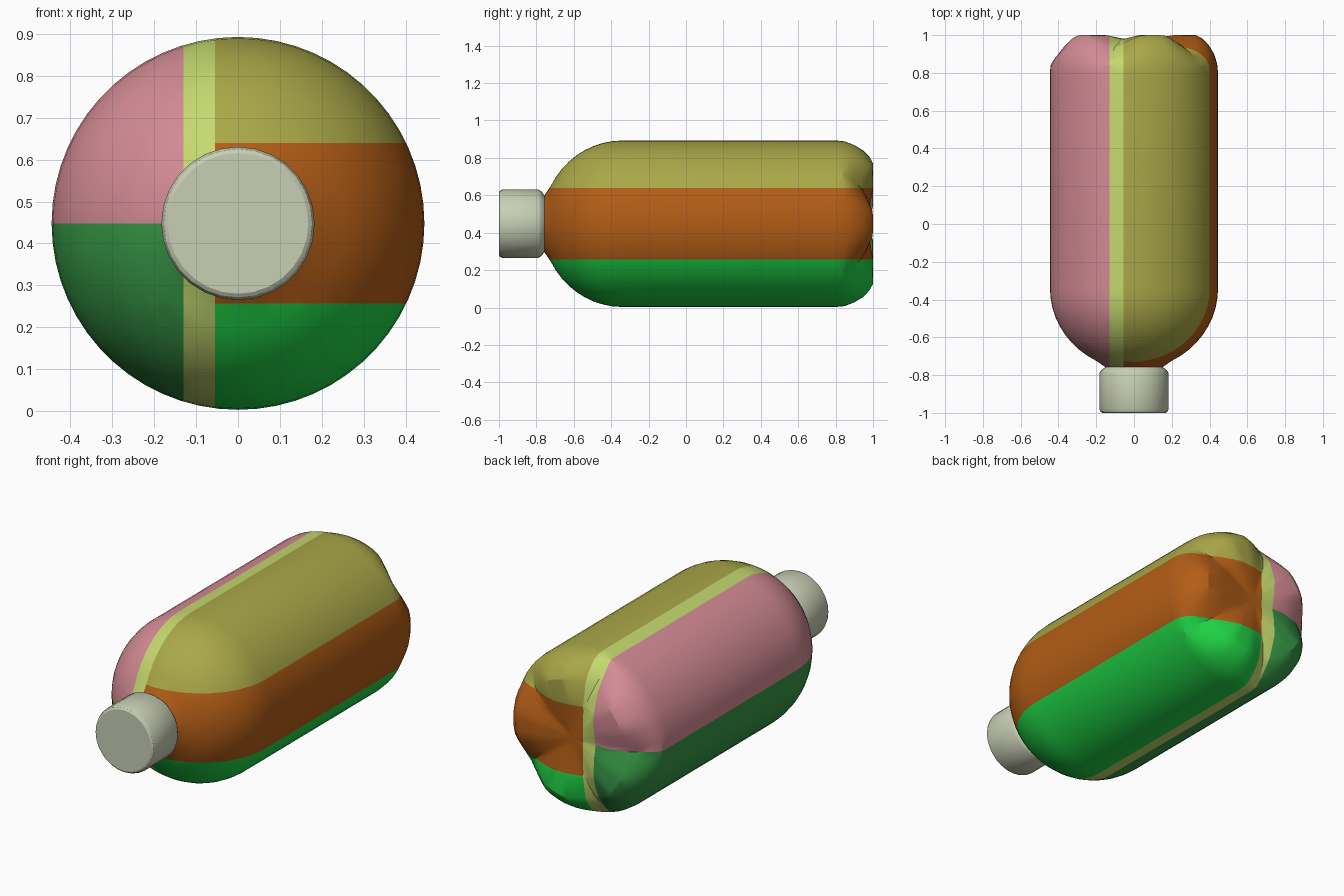
import bpy, bmesh, math

old = bpy.data.objects.get("Cube")
if old:
    bpy.data.objects.remove(old, do_unlink=True)

ZC = 0.448            # height of the bottle axis
R = 0.445             # body radius
BAND_L, BAND_R = -0.13, -0.055    # vertical band limits in x
HI, LO = 0.64, 0.257              # side panel limits in z


def material(name, rgb):
    m = bpy.data.materials.new(name)
    m.use_nodes = True
    col = (*rgb, 1.0)
    m.diffuse_color = col
    m.node_tree.nodes["Principled BSDF"].inputs["Base Color"].default_value = col
    return m


PINK, DARK_GREEN, LIME, OLIVE, ORANGE, GREEN = range(6)
body_mats = [
    material("pink", (0.66, 0.26, 0.30)),
    material("dark_green", (0.038, 0.31, 0.062)),
    material("lime", (0.56, 0.69, 0.16)),
    material("olive", (0.40, 0.39, 0.065)),
    material("orange", (0.45, 0.11, 0.008)),
    material("green", (0.014, 0.66, 0.062)),
]
cap_mat = material("pale_grey", (0.58, 0.62, 0.46))


def lathe(bm, rows, segments):
    """Skin rings around the y axis; each row is a function angle -> (y, radius)."""
    rings = []
    for row in rows:
        ring = []
        for i in range(segments):
            a = 2 * math.pi * i / segments
            y, r = row(a)
            ring.append(bm.verts.new((r * math.cos(a), y, ZC + r * math.sin(a))))
        rings.append(ring)
    for a, b in zip(rings, rings[1:]):
        for i in range(segments):
            j = (i + 1) % segments
            bm.faces.new((a[i], a[j], b[j], b[i]))
    return rings


def finish(bm, name, mats, angle):
    bmesh.ops.recalc_face_normals(bm, faces=bm.faces)
    mesh = bpy.data.meshes.new(name)
    bm.to_mesh(mesh)
    bm.free()
    for m in mats:
        mesh.materials.append(m)
    ob = bpy.data.objects.new(name, mesh)
    bpy.context.collection.objects.link(ob)
    bpy.ops.object.select_all(action='DESELECT')
    ob.select_set(True)
    bpy.context.view_layer.objects.active = ob
    bpy.ops.object.shade_smooth_by_angle(angle=math.radians(angle))
    return ob


def round_row(y, r):
    return lambda a: (y, r)


def petal_row(foot, valley):
    """Ring of the five-footed base, blended from foot to valley by angle."""
    def row(a):
        d = abs((math.degrees(a) + 36) % 72 - 36) / 36
        t = min(1, max(0, (d - 0.3) / 0.7))
        return tuple(f + (v - f) * t for f, v in zip(foot, valley))
    return row


# Bottle body: neck, domed shoulder, straight wall, five-footed base
rows = [round_row(-0.78, 0.15), round_row(-0.757, 0.152)]
for i in range(10):
    a = math.radians(63 * (1 - i / 9))
    rows.append(round_row(-0.34 - 0.43 * math.sin(a), R * math.cos(a)))
rows.append(round_row(0.80, R))
rows += [petal_row(f, v) for f, v in (
    ((0.85, 0.440), (0.84, 0.442)),
    ((0.90, 0.424), (0.865, 0.425)),
    ((0.95, 0.394), (0.89, 0.395)),
    ((0.985, 0.358), (0.917, 0.357)),
    ((1.00, 0.328), (0.94, 0.32)),
    ((1.00, 0.215), (0.977, 0.21)),
    ((0.983, 0.10), (0.978, 0.10)))]
bm = bmesh.new()
rings = lathe(bm, rows, 60)
centre = bm.verts.new((0, 0.978, ZC))
for i in range(60):
    bm.faces.new((rings[-1][i], rings[-1][(i + 1) % 60], centre))

# Cut clean seams between the colour panels
for co, no in (((BAND_L, 0, 0), (1, 0, 0)), ((BAND_R, 0, 0), (1, 0, 0)),
               ((0, 0, HI), (0, 0, 1)), ((0, 0, LO), (0, 0, 1)),
               ((0, 0, ZC), (0, 0, 1))):
    bmesh.ops.bisect_plane(bm, geom=bm.verts[:] + bm.edges[:] + bm.faces[:],
                           dist=1e-5, plane_co=co, plane_no=no)
for f in bm.faces:
    c = f.calc_center_median()
    if c.x < BAND_L:
        f.material_index = PINK if c.z > ZC else DARK_GREEN
    elif c.x < BAND_R:
        f.material_index = LIME
    else:
        f.material_index = OLIVE if c.z > HI else GREEN if c.z < LO else ORANGE
finish(bm, "bottle_body", body_mats, 25)

# Screw cap
bm = bmesh.new()
rings = lathe(bm, [round_row(*p) for p in (
    (-1.0, 0.168), (-0.994, 0.177), (-0.98, 0.183), (-0.79, 0.183),
    (-0.775, 0.175), (-0.757, 0.152))], 28)
bm.faces.new(rings[0])
bm.faces.new(rings[-1])
finish(bm, "screw_cap", [cap_mat], 28)
